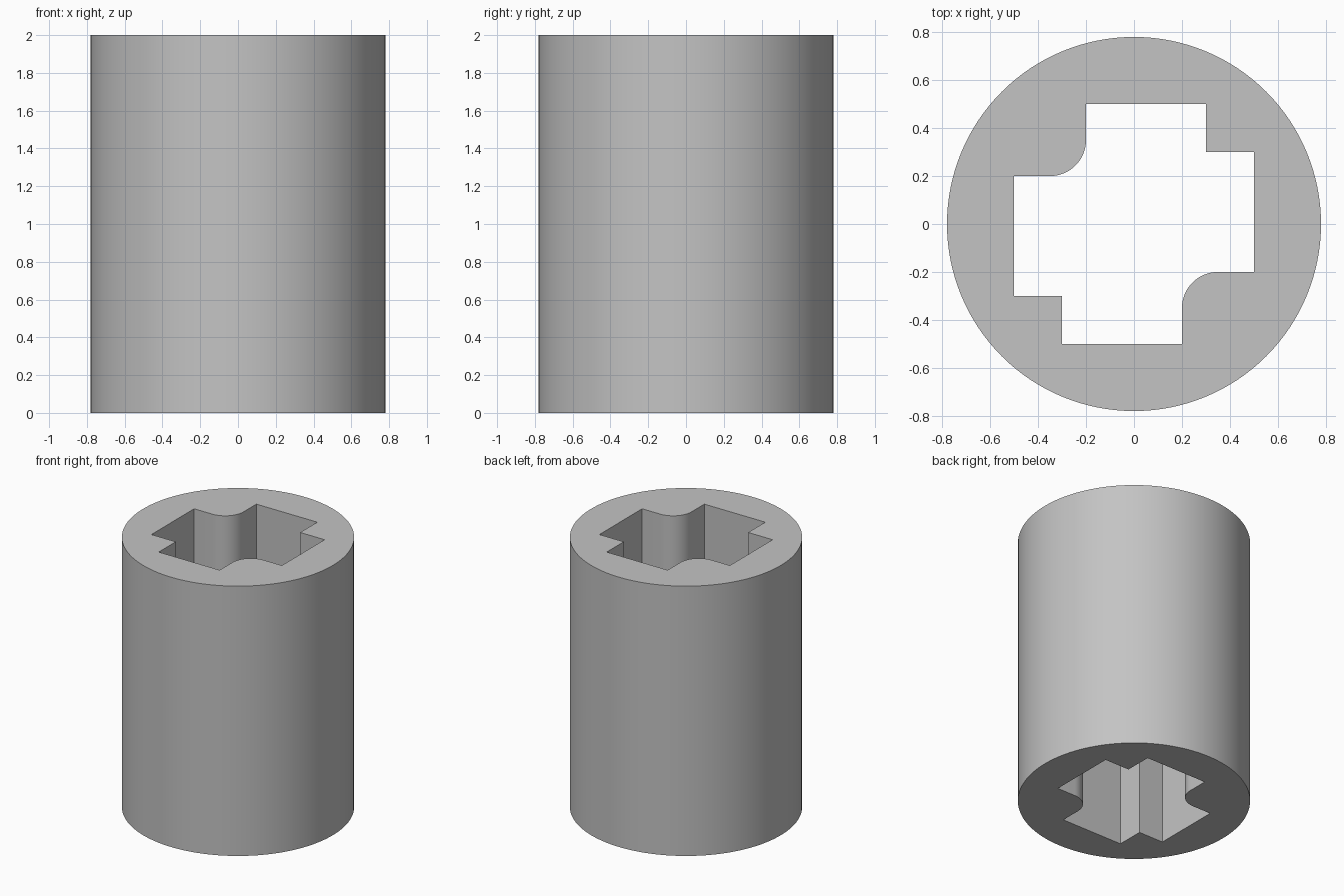
import bpy, bmesh
from math import cos, sin, pi, radians

cube = bpy.data.objects.get("Cube")
if cube:
    bpy.data.objects.remove(cube, do_unlink=True)

HEIGHT = 2.0
RADIUS = 0.78
ROUND = 0.15      # radius of the two rounded inner corners
SIDES = 128

# Material
grey = bpy.data.materials.new("plain grey")
grey.use_nodes = True
colour = (0.55, 0.55, 0.55, 1)
grey.diffuse_color = colour
grey.node_tree.nodes["Principled BSDF"].inputs["Base Color"].default_value = colour

# Outer circle
outer = [(RADIUS * cos(2 * pi * i / SIDES), RADIUS * sin(2 * pi * i / SIDES))
         for i in range(SIDES)]

# Half of the cross-shaped hole; the other half is the same turned by 180 degrees
half = [(0.5, -0.2), (0.5, 0.3), (0.3, 0.3), (0.3, 0.5), (-0.2, 0.5)]
centre = -0.2 - ROUND
for i in range(17):
    a = -pi / 2 * i / 16
    half.append((centre + ROUND * cos(a), -centre + ROUND * sin(a)))
hole = half + [(-x, -y) for x, y in half]


def add_loop(bm, points):
    verts = [bm.verts.new((x, y, 0)) for x, y in points]
    return [bm.edges.new((verts[i - 1], verts[i])) for i in range(len(verts))]


# Fill the ring between both outlines, then pull it up into a sleeve
bm = bmesh.new()
edges = add_loop(bm, outer) + add_loop(bm, hole)
bmesh.ops.triangle_fill(bm, use_beauty=True, use_dissolve=False, edges=edges)
result = bmesh.ops.extrude_face_region(bm, geom=bm.faces[:], use_keep_orig=True)
top = [g for g in result["geom"] if isinstance(g, bmesh.types.BMVert)]
bmesh.ops.translate(bm, verts=top, vec=(0, 0, HEIGHT))
bmesh.ops.recalc_face_normals(bm, faces=bm.faces[:])

mesh = bpy.data.meshes.new("sleeve")
bm.to_mesh(mesh)
bm.free()
mesh.materials.append(grey)
sleeve = bpy.data.objects.new("sleeve", mesh)
bpy.context.collection.objects.link(sleeve)

# Smooth curved walls, sharp corners
bpy.ops.object.select_all(action="DESELECT")
sleeve.select_set(True)
bpy.context.view_layer.objects.active = sleeve
bpy.ops.object.shade_smooth_by_angle(angle=radians(30))
